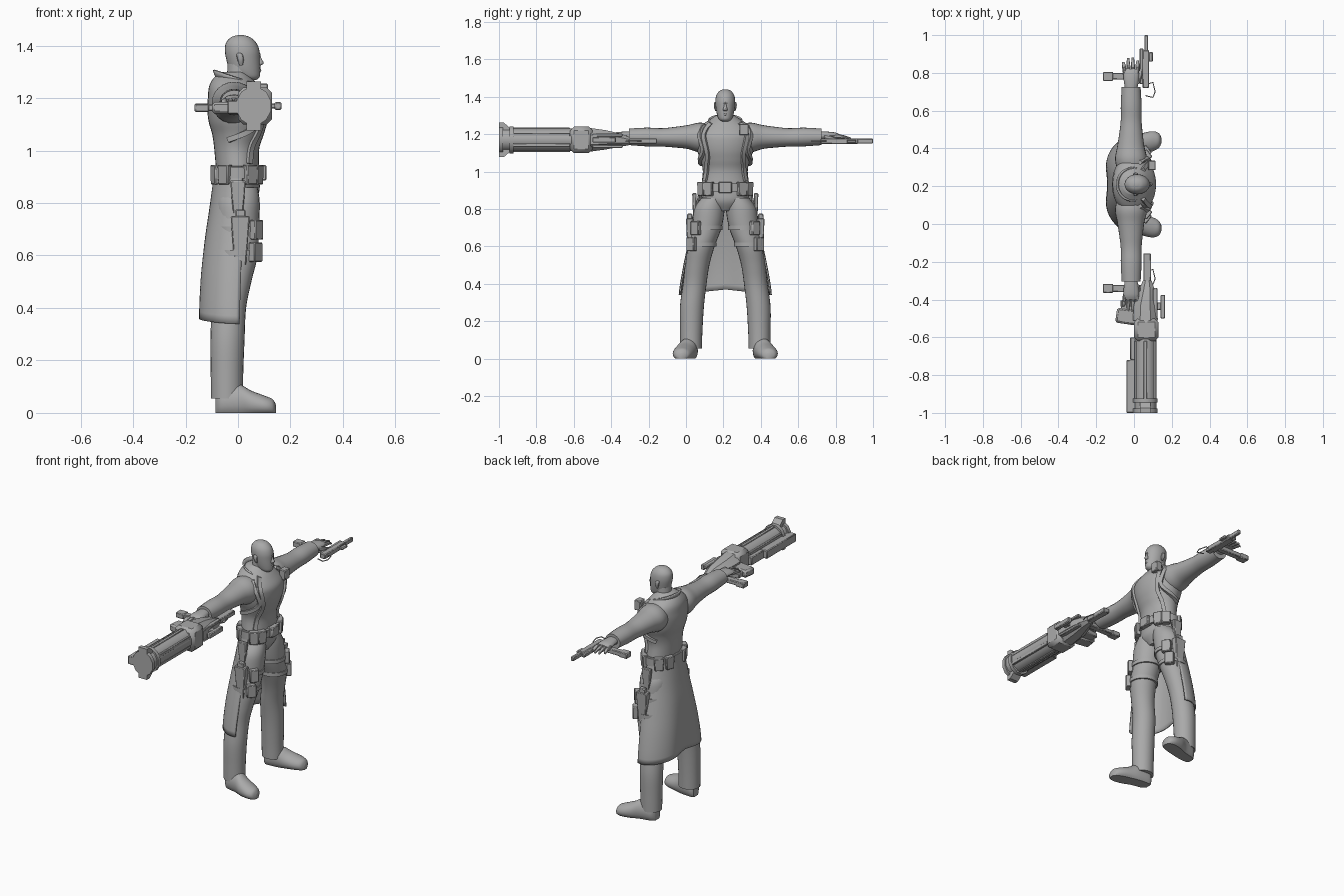
import bpy, math
from math import sin, cos, pi, radians
from mathutils import Vector, Matrix

cube = bpy.data.objects.get("Cube")
if cube:
    bpy.data.objects.remove(cube)

MID = 0.21  # y of the figure's symmetry plane
made = []
grey = bpy.data.materials.new("plain grey")
grey.use_nodes = True
grey.diffuse_color = (0.4, 0.4, 0.4, 1)
grey.node_tree.nodes["Principled BSDF"].inputs["Base Color"].default_value = (0.4, 0.4, 0.4, 1)


def make(name, verts, faces):
    me = bpy.data.meshes.new(name)
    me.from_pydata([tuple(v) for v in verts], [], faces)
    me.materials.append(grey)
    ob = bpy.data.objects.new(name, me)
    bpy.context.collection.objects.link(ob)
    made.append(ob)
    return ob


def recalc(ob):
    import bmesh
    bm = bmesh.new()
    bm.from_mesh(ob.data)
    bmesh.ops.recalc_face_normals(bm, faces=bm.faces)
    bm.to_mesh(ob.data)
    bm.free()


def dense(rows, steps=5):
    """Smooth curve through rows of any width."""
    out = []
    for i in range(len(rows) - 1):
        a, b, c, d = rows[max(i - 1, 0)], rows[i], rows[i + 1], rows[min(i + 2, len(rows) - 1)]
        for k in range(steps):
            t = k / steps
            out.append([q + t / 2 * (r - p + t * (2*p - 5*q + 4*r - s + t * (3*(q - r) + s - p)))
                        for p, q, r, s in zip(a, b, c, d)])
    return out + [list(rows[-1])]


def loft(name, axis, rows, n=24, steps=5, turn=0.0):
    """Skin ellipses (position, centre a, centre b, radius a, radius b) along an axis."""
    verts, faces = [], []
    rings = dense(rows, steps) if steps else rows
    for t, a, b, ra, rb in rings:
        for j in range(n):
            g = 2 * pi * j / n + turn
            p, q = a + ra * cos(g), b + rb * sin(g)
            x, y, z = {"z": (p, q, t), "y": (p, t, q), "x": (t, p, q)}[axis]
            verts.append((x, y, max(z, 0)))
    for i in range(len(rings) - 1):
        for j in range(n):
            k = (j + 1) % n
            faces.append((i*n + j, i*n + k, i*n + n + k, i*n + n + j))
    faces += [tuple(range(n)), tuple(range(len(verts) - n, len(verts)))]
    ob = make(name, verts, faces)
    recalc(ob)
    return ob


def shell(name, fn, nu, nv, thick):
    """Open sheet from a function of u and v, thickened."""
    verts = [fn(i / nu, j / nv) for i in range(nu + 1) for j in range(nv + 1)]
    m = nv + 1
    ob = make(name, verts, [(i*m + j, i*m + j + 1, i*m + m + j + 1, i*m + m + j)
                            for i in range(nu) for j in range(nv)])
    mod = ob.modifiers.new("thickness", "SOLIDIFY")
    mod.thickness, mod.offset = thick, 0


def box(name, lo, hi, spin=0.0, taper=1.0, bevel=0.004):
    """Bevelled block, spun about z, with its bottom narrowed by taper."""
    lo, hi = Vector(lo), Vector(hi)
    c, h = (lo + hi) / 2, (hi - lo) / 2
    rot = Matrix.Rotation(spin, 3, "Z")
    verts = []
    for z in (-1, 1):
        k = taper if z < 0 else 1
        for x, y in ((-1, -1), (1, -1), (1, 1), (-1, 1)):
            verts.append(c + rot @ Vector((x * h.x * k, y * h.y * k, z * h.z)))
    ob = make(name, verts, [(3, 2, 1, 0), (4, 5, 6, 7), (0, 1, 5, 4), (1, 2, 6, 5), (2, 3, 7, 6), (3, 0, 4, 7)])
    if bevel:
        ob.modifiers.new("soft edges", "BEVEL").width = bevel
    return ob


def on(rows, z, deg, off):
    """Point and outward normal on a vertical loft."""
    for a, b in zip(rows, rows[1:]):
        if min(a[0], b[0]) <= z <= max(a[0], b[0]):
            f = (z - a[0]) / ((b[0] - a[0]) or 1)
            _, x, y, rx, ry = [p + (q - p) * f for p, q in zip(a, b)]
            break
    g = radians(deg)
    nrm = Vector((cos(g) / rx, sin(g) / ry, 0)).normalized()
    return Vector((x + rx * cos(g), y + ry * sin(g), z)) + nrm * off, nrm


def strap(name, rows, path, width, thick=0.012):
    """Flat band lying on a loft along (height, angle) points."""
    pts = [on(rows, z, g, 0) for z, g in dense(path, 8)]
    verts, faces = [], []
    for i, (p, nrm) in enumerate(pts):
        tan = (pts[min(i + 1, len(pts) - 1)][0] - pts[max(i - 1, 0)][0]).normalized()
        side = tan.cross(nrm).normalized() * width / 2
        verts += [p - side - nrm * 0.01, p + side - nrm * 0.01, p + side + nrm * thick, p - side + nrm * thick]
    for i in range(len(pts) - 1):
        for j in range(4):
            k = (j + 1) % 4
            faces.append((4*i + j, 4*i + k, 4*i + 4 + k, 4*i + 4 + j))
    e = len(verts)
    recalc(make(name, verts, faces + [(0, 1, 2, 3), (e - 4, e - 3, e - 2, e - 1)]))


# Torso and hips
body = [(.79, 0, MID, .05, .05), (.84, 0, MID, .08, .115), (.9, 0, MID, .082, .13), (1.0, -.005, MID, .085, .12),
        (1.06, 0, MID, .098, .132), (1.11, 0, MID, .112, .15), (1.16, 0, MID, .117, .16), (1.2, -.002, MID, .113, .16),
        (1.245, -.015, MID, .095, .13), (1.28, -.02, MID, .07, .08), (1.3, -.015, MID, .045, .05)]
loft("torso", "z", body, 32)
torso = dense(body)

# Neck and head
loft("neck", "z", [(1.22, -.01, MID, .06, .06), (1.27, 0, MID, .045, .046), (1.33, .005, MID, .045, .043)])
loft("head", "z", [(1.268, .05, MID, .018, .018), (1.28, .04, MID, .042, .034), (1.305, .027, MID, .058, .044),
                   (1.345, .02, MID, .064, .051), (1.38, .016, MID, .066, .053), (1.41, .012, MID, .058, .047),
                   (1.432, .01, MID, .036, .03), (1.44, .01, MID, .01, .009)])
loft("nose", "z", [(1.325, .08, MID, .008, .01), (1.333, .083, MID, .015, .012), (1.35, .081, MID, .009, .007),
                   (1.37, .078, MID, .004, .006)], 12)
loft("brow", "y", [(MID - .036, .058, 1.365, .006, .005), (MID, .08, 1.366, .007, .006),
                   (MID + .036, .058, 1.365, .006, .005)], 10)
loft("lips", "y", [(MID - .017, .072, 1.306, .004, .003), (MID, .083, 1.306, .006, .006),
                   (MID + .017, .072, 1.306, .004, .003)], 10)

# Stand-up collar
def collar(u, v):
    g = radians(38 + 284 * u)
    back = (1 - cos(g)) / 2
    r = .062 + .022 * v
    return (-.008 + r * cos(g), MID + r * 1.05 * sin(g), 1.232 + .012 * back + v * (.018 + .045 * back))
shell("collar", collar, 32, 4, .008)

# Long coat tail, open at the front, with a fold down the back
skirt = dense([(.94, 0, MID, .086, .132), (.78, 0, MID, .108, .16), (.6, -.008, MID, .128, .19),
               (.45, -.015, MID, .142, .222), (.35, -.02, MID, .147, .245)])
def tail(u, v):
    deg = 80 + 200 * u
    _, x, y, rx, ry = skirt[round(v * (len(skirt) - 1))]
    g = radians(deg)
    fold = 1 - .2 * v * math.exp(-((deg - 180) / 24) ** 2)
    z = .94 - v * (.57 + .03 * abs(cos(pi * u)))
    return (x + rx * cos(g) * fold, y + ry * sin(g), z)
shell("coat_tail", tail, 36, len(skirt) - 1, .008)

# Belt, buckle and pouches
strap("belt", torso, [(.915, 45 * i) for i in range(9)], .045, .014)
box("buckle", (.07, MID - .035, .885), (.108, MID + .035, .945))
for i, deg in enumerate((40, 62, 120, 150, 210, 240, 298, 320)):
    p, nrm = on(torso, .91, deg, .012)
    box(f"belt_pouch_{i}", p - Vector((.016, .027, .04)), p + Vector((.016, .027, .035)),
        math.atan2(nrm.y, nrm.x), .9)

for s, side in ((1, "left"), (-1, "right")):
    # Leg, shoe and thigh straps
    leg = [(z, x, MID + s * d, rx, r) for z, x, d, rx, r in (
        (.86, 0, .065, .075, .062), (.8, 0, .085, .083, .082), (.7, 0, .1, .08, .08), (.6, 0, .13, .075, .073),
        (.5, -.015, .15, .066, .065), (.4, -.034, .163, .065, .063), (.28, -.04, .178, .065, .064),
        (.15, -.042, .182, .062, .06), (.055, -.042, .183, .061, .058))]
    loft(side + "_leg", "z", leg)
    thigh = dense(leg)
    loft(side + "_shoe", "x", [(x, MID + s * d, .4 * h, w, .6 * h) for x, d, w, h in (
        (-.085, .185, .025, .07), (-.065, .19, .043, .1), (0, .2, .05, .11), (.05, .216, .056, .085),
        (.1, .228, .053, .066), (.132, .232, .038, .052), (.145, .232, .014, .03))])
    for i, z in enumerate((.7, .61)):
        strap(f"{side}_thigh_strap_{i}", thigh, [(z, 45 * k) for k in range(9)], .022, .006)
    # Holster hung from the belt, with a packed thigh pouch in front
    y = MID + s * .165
    box(side + "_holster_hanger", (-.03, y - .012, .75), (.03, y + .012, .885), 0, .6)
    y = MID + s * .19
    box(side + "_holster", (-.028, y - .02, .56), (.045, y + .02, .75), 0, .6)
    box(side + "_holster_grip", (-.01, y - .014, .735), (.028, y + .014, .775))
    for i, z in enumerate((.605, .69)):
        p, nrm = on(thigh, z, s * 38, .01)
        box(f"{side}_thigh_pouch_{i}", p - Vector((.015, .026, .03)), p + Vector((.015, .026, .045)), s * radians(38))

    # Sleeve and cuff
    def along(rows):
        return [(MID + s * d, *rest) for d, *rest in rows]
    loft(side + "_arm", "y", along([(.05, -.01, 1.18, .07, .065), (.13, -.015, 1.182, .085, .08),
                                    (.2, -.017, 1.185, .072, .064), (.27, -.016, 1.184, .062, .055),
                                    (.34, -.015, 1.183, .055, .049), (.42, -.015, 1.185, .055, .05),
                                    (.515, -.015, 1.186, .05, .044)]))
    # Hand and fingers
    loft(side + "_hand", "y", along([(.49, -.015, 1.188, .03, .026), (.54, -.015, 1.194, .038, .02),
                                     (.585, -.015, 1.192, .042, .018), (.61, -.015, 1.188, .036, .012)]), 16)
    for i in range(4):
        x, tip = -.047 + .021 * i, (.648, .668, .672, .655)[i]
        loft(f"{side}_finger_{i}", "y", along([(.58, x, 1.19, .011, .012), (.63, x * 1.15, 1.186, .01, .01),
                                               (tip, x * 1.2, 1.176, .006, .006)]), 10)
    loft(side + "_thumb", "y", along([(.53, .012, 1.187, .014, .013), (.57, .032, 1.178, .011, .011),
                                      (.61, .04, 1.17, .007, .007)]), 10)

    # Coat lapel, chest harness and ear
    strap(side + "_lapel", torso, [(1.26, s * 42), (1.2, s * 44), (1.1, s * 40), (1.02, s * 52), (.95, s * 58)], .022)
    strap(side + "_harness", torso, [(1.25, s * 62), (1.17, s * 52), (1.11, s * 50), (1.07, s * 72), (1.04, s * 110)], .02, .016)
    loft(side + "_ear", "z", [(1.325, .012, MID + s * .05, .006, .004), (1.345, .01, MID + s * .054, .012, .007),
                              (1.365, .006, MID + s * .054, .012, .007), (1.372, .004, MID + s * .052, .005, .004)], 10)

box("shoulder_pouch", (.075, .285, 1.195), (.115, .335, 1.255))

# Sidearm lying flat in the left hand
box("pistol_slide", (.045, .72, 1.148), (.08, .92, 1.178))
box("pistol_barrel", (.055, .88, 1.15), (.075, 1, 1.176))
box("pistol_frame", (.03, .74, 1.152), (.05, .93, 1.174))
box("pistol_sight", (.078, .86, 1.155), (.1, .91, 1.17))
box("pistol_grip", (-.13, .765, 1.15), (.04, .8, 1.178))
box("pistol_butt", (-.165, .757, 1.148), (-.11, .805, 1.18))

def wire(name, pts):
    cu = bpy.data.curves.new(name, "CURVE")
    cu.dimensions, cu.bevel_depth, cu.bevel_resolution = "3D", .003, 1
    sp = cu.splines.new("POLY")
    sp.points.add(len(pts) - 1)
    for q, p in zip(sp.points, pts):
        q.co = (*p, 1)
    cu.materials.append(grey)
    bpy.context.collection.objects.link(bpy.data.objects.new(name, cu))
for name, y in (("left_guard_wire", .67), ("right_guard_wire", -.32)):
    wire(name, [(.07, y + .07, 1.163), (.1, y + .08, 1.163), (.112, y + .03, 1.163), (.1, y, 1.163), (.06, y + .01, 1.163)])

# Launcher on the right hand: barrel, housing and tapered rear
X, Z = .06, 1.17
loft("launcher_barrel", "y", [(-.99, X, Z, .06, .062), (-.6, X, Z, .06, .062)], 12, 0, pi / 12)
for i, g in enumerate((30, 90, 150, 210, 270, 330)):
    x, z = X + .056 * cos(radians(g)), Z + .056 * sin(radians(g))
    box(f"barrel_rail_{i}", (x - .009, -.93, z - .009), (x + .009, -.62, z + .009), bevel=.002)
box("launcher_housing", (0, -.62, 1.1), (.13, -.5, 1.24), bevel=.02)
loft("launcher_rear", "y", [(-.51, X, Z, .072, .068), (-.43, X, Z, .066, .056), (-.35, .068, 1.168, .045, .038),
                            (-.3, .07, 1.163, .025, .022)], 8, 0, pi / 8)
box("rear_rod", (.05, -.32, 1.15), (.09, -.155, 1.178))
box("barrel_side_plate", (-.04, -1, 1.14), (.02, -.72, 1.19))
box("barrel_side_rib", (-.02, -.72, 1.14), (.02, -.6, 1.19))
for i, z in enumerate((1.135, 1.195)):
    box(f"rear_rail_{i}", (.1, -.5, z - .008), (.125, -.34, z + .008), bevel=.003)
box("side_wing", (-.095, -.53, 1.14), (.02, -.45, 1.185), -.15, bevel=.01)
box("side_wing_rear", (-.07, -.47, 1.148), (.03, -.4, 1.178), .1)
box("side_handle_mount", (.1, -.455, 1.16), (.15, -.415, 1.18))
box("side_handle", (.14, -.5, 1.155), (.165, -.375, 1.185))
box("launcher_grip", (-.13, -.36, 1.15), (.06, -.322, 1.175))
box("launcher_butt", (-.165, -.365, 1.147), (-.11, -.317, 1.178))

# Flared muzzle with upper and lower teeth
for i, y in enumerate((-1, -.945)):
    loft(f"muzzle_ring_{i}", "y", [(y, X, Z, .068, .075), (y + .022, X, Z, .068, .075)], 12, 0, pi / 12)
for name, up in (("upper", 1), ("lower", -1)):
    verts = [(X + dx, y, Z + up * h) for dx in (-.028, .028)
             for y, h in ((-1, .05), (-1, .093), (-.975, .093), (-.925, .05))]
    recalc(make(name + "_muzzle_tooth", verts, [(0, 1, 2, 3), (7, 6, 5, 4), (0, 4, 5, 1), (1, 5, 6, 2), (2, 6, 7, 3), (3, 7, 4, 0)]))

# Smooth shading that keeps hard edges
bpy.ops.object.select_all(action="DESELECT")
for ob in made:
    ob.select_set(True)
bpy.context.view_layer.objects.active = made[0]
bpy.ops.object.shade_smooth_by_angle(angle=radians(35))
